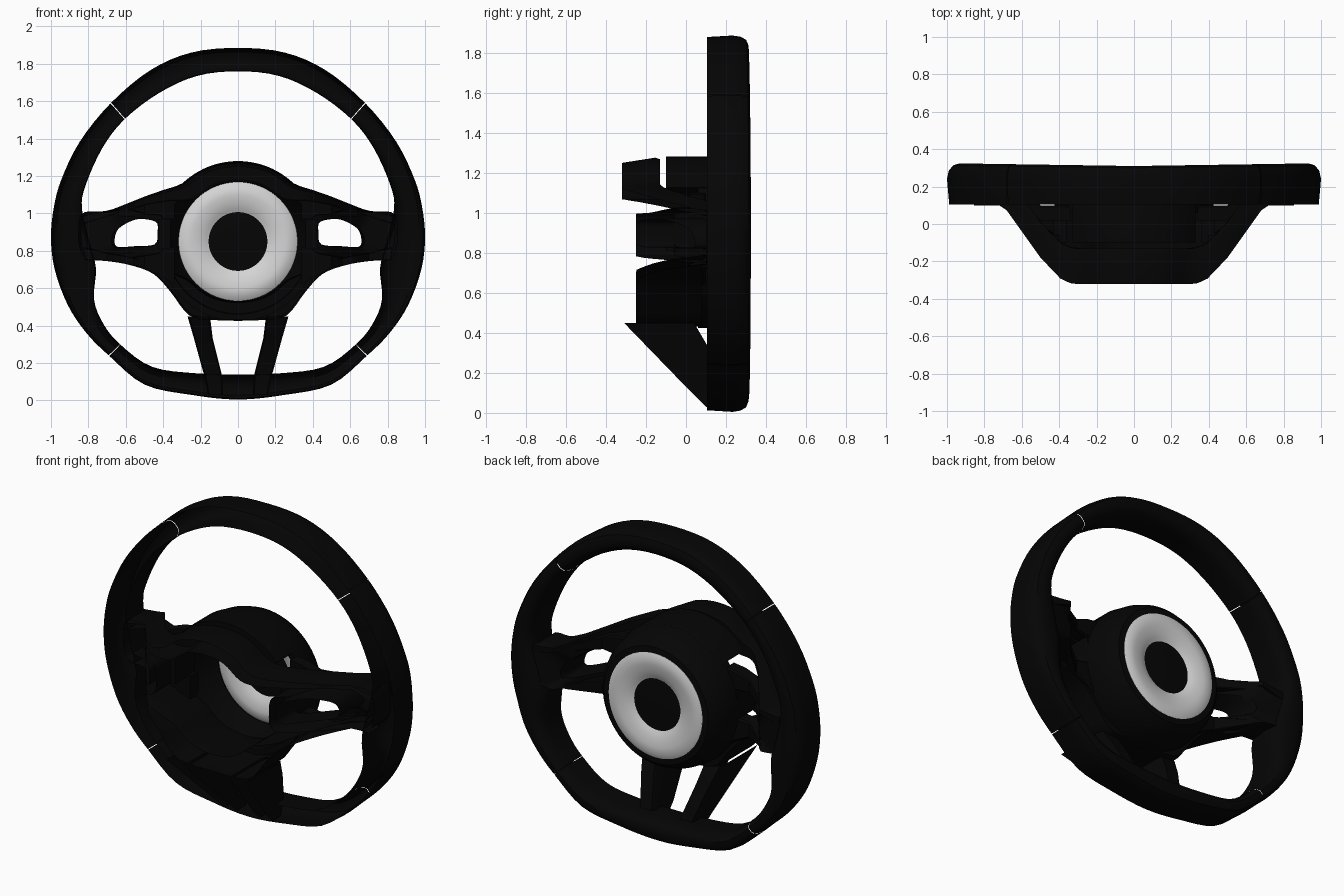
import bpy, bmesh, math
from mathutils import Vector

cube = bpy.data.objects.get("Cube")
if cube:
    bpy.data.objects.remove(cube, do_unlink=True)

HUB_Z = 0.85


def material(name, rgb, rough):
    m = bpy.data.materials.new(name)
    m.use_nodes = True
    m.diffuse_color = (*rgb, 1)
    node = m.node_tree.nodes["Principled BSDF"]
    node.inputs["Base Color"].default_value = (*rgb, 1)
    node.inputs["Roughness"].default_value = rough
    return m


BLACK = material("soft black", (0.0015, 0.0015, 0.0015), 0.6)
SILVER = material("satin silver", (0.66, 0.66, 0.66), 0.5)


def finish(name, bm, mat, mirror=False):
    bmesh.ops.recalc_face_normals(bm, faces=bm.faces[:])
    mesh = bpy.data.meshes.new(name)
    bm.to_mesh(mesh)
    bm.free()
    mesh.materials.append(mat)
    ob = bpy.data.objects.new(name, mesh)
    bpy.context.collection.objects.link(ob)
    bpy.ops.object.select_all(action='DESELECT')
    ob.select_set(True)
    bpy.context.view_layer.objects.active = ob
    bpy.ops.object.shade_smooth_by_angle(angle=math.radians(35))
    if mirror:
        ob.modifiers.new("mirror", 'MIRROR').use_axis[0] = True
    return ob


def sample(pts, t0, t1, n, closed=False):
    """Catmull-Rom samples through paired edge points, mirrored past x = 0."""
    last = len(pts) - 1

    def at(i):
        if closed:
            return Vector(pts[i % len(pts)])
        j = -i if i < 0 else 2 * last - i if i > last else i
        p, end = pts[j], pts[0 if i < 0 else last]
        if j == i:
            return Vector(p)
        return Vector((-p[0], p[1], -p[2], p[3])) if end[0] == 0 else Vector(end)
    out = []
    for k in range(n if closed else n + 1):
        t = t0 + (t1 - t0) * k / n
        i = math.floor(t)
        s = t - i
        a, b, c, d = at(i - 1), at(i), at(i + 1), at(i + 2)
        out.append(0.5 * (2 * b + (c - a) * s + (2 * a - 5 * b + 4 * c - d) * s * s
                          + (3 * b - a - 3 * c + d) * s ** 3))
    return out


def loft(name, pairs, section, front, back, closed=False, solid=False):
    """Sweep a section between paired outer and inner edges (ox, oz, ix, iz).
    Unless solid, the part is a shell left open towards the front."""
    bm = bmesh.new()
    rings = []
    for ox, oz, ix, iz in pairs:
        ring = []
        for u, v in section:
            x, z = ix + (ox - ix) * u, iz + (oz - iz) * u
            f, b = front(x, z), back(x, z)
            ring.append(bm.verts.new((x, f + (b - f) * v, z)))
        rings.append(ring)
    n = len(section)
    for i in range(len(rings) if closed else len(rings) - 1):
        a, b = rings[i], rings[(i + 1) % len(rings)]
        for j in range(n if solid else n - 1):
            bm.faces.new((a[j], a[(j + 1) % n], b[(j + 1) % n], b[j]))
    if solid:
        for ring in (rings[0], rings[-1]):
            if any(abs(v.co.x) > 0.001 for v in ring):
                bm.faces.new(ring)
    return finish(name, bm, BLACK, mirror=True)


def lathe(name, profile, mat, steps=64):
    """Revolve a closed (radius, y) profile about the hub axis."""
    bm = bmesh.new()
    rings = []
    for k in range(steps):
        a = math.tau * k / steps
        rings.append([bm.verts.new((r * math.sin(a), y, HUB_Z + r * math.cos(a)))
                      for r, y in profile])
    n = len(profile)
    for k in range(steps):
        a, b = rings[k], rings[(k + 1) % steps]
        for j in range(n):
            bm.faces.new((a[j], a[(j + 1) % n], b[(j + 1) % n], b[j]))
    bmesh.ops.remove_doubles(bm, verts=bm.verts[:], dist=0.0001)
    return finish(name, bm, mat)


def ramp(t, stops):
    if t <= stops[0][0]:
        return stops[0][1]
    for (a, va), (b, vb) in zip(stops, stops[1:]):
        if t <= b:
            return va + (vb - va) * (t - a) / (b - a)
    return stops[-1][1]


def spoke_y(x):
    return ramp(abs(x), [(.33, -.32), (.39, -.295), (.5, -.18), (.7, .1)])


SHELL = [(0, 0), (0, 0.88), (0.08, 1), (0.92, 1), (1, 0.88), (1, 0)]
DRAFT = SHELL[:-1] + [(0.75, 0)]
GRIP = [(0.04, 0), (0, 0.6), (0.04, 0.78), (0.17, 0.93), (0.36, 1), (0.64, 1),
        (0.83, 0.95), (0.95, 0.82), (1, 0.62), (0.94, 0)]

# Rim, in separate grip sections with fine seams
rim = [(0, 1.885, 0, 1.76), (.25, 1.86, .22, 1.735), (.47, 1.765, .42, 1.645),
       (.68, 1.59, .605, 1.505), (.845, 1.385, .725, 1.35), (.945, 1.18, .815, 1.15),
       (.985, 1.03, .835, 1.03), (1, .87, .8, .87), (.98, .7, .76, .71),
       (.91, .51, .77, .54), (.81, .36, .72, .41), (.69, .24, .63, .3),
       (.5, .085, .46, .18), (.25, .03, .22, .145), (0, .005, 0, .14)]
for name, t0, t1 in (("rim_top", 0, 2.99), ("rim_side", 3.01, 10.99),
                     ("rim_bottom", 11.01, 14)):
    loft(name, sample(rim, t0, t1, round((t1 - t0) * 4)), GRIP,
         lambda x, z: 0.105, lambda x, z: 0.31 + 0.015 * abs(x))

# Upper bridge that arches over the hub and runs out to the rim
arch = [(0, 1.275, 0, 1.17), (.17, 1.245, .125, 1.15), (.3, 1.16, .24, 1.075),
        (.4, 1.125, .37, 1.065), (.5, 1.09, .49, 1.045), (.6, 1.05, .58, 1.02),
        (.7, 1.015, .7, .985), (.84, 1, .84, .94)]
loft("upper_bridge", sample(arch, 0, 7, 28), DRAFT, lambda x, z: spoke_y(x),
     lambda x, z: spoke_y(x) + 0.19)

# Side spokes, each a frame round an opening
frame = [(.405, .985, .44, .955), (.5, 1, .53, .97), (.6, 1.025, .6, .945),
         (.72, 1.01, .645, .91), (.84, .99, .66, .86), (.84, .79, .655, .83),
         (.72, .75, .63, .82), (.55, .765, .55, .825), (.405, .795, .445, .835),
         (.385, .89, .43, .9)]
loft("side_spoke", sample(frame, 0, 10, 40, closed=True), SHELL,
     lambda x, z: max(spoke_y(x), -0.25),
     lambda x, z: max(spoke_y(x), -0.25) + 0.19, closed=True)

# Roots and webs joining the side spokes to the hub
loft("spoke_root", [(.43, .97, .36, .97), (.42, .89, .36, .89), (.43, .81, .36, .81)],
     SHELL, lambda x, z: -0.1, lambda x, z: 0.1, solid=True)
for name, web in (("upper_web", [(.34, 1.1, .34, .97), (.42, 1.09, .42, .975),
                                 (.5, 1.06, .5, .985), (.64, 1.02, .64, .98)]),
                  ("lower_web", [(.34, .82, .34, .62), (.42, .81, .42, .67),
                                 (.5, .8, .5, .71), (.66, .78, .66, .75)])):
    loft(name, web, SHELL, lambda x, z: max(spoke_y(x) + 0.15, 0.02),
         lambda x, z: max(spoke_y(x) + 0.19, 0.1), solid=True)

# Lower cover beneath the hub
cover = [(0, .43, 0, .53), (.13, .43, .12, .55), (.26, .455, .2, .595),
         (.36, .58, .27, .65), (.45, .675, .4, .7), (.57, .722, .55, .76),
         (.7, .745, .7, .79), (.82, .75, .82, .82)]
loft("lower_cover", sample(cover, 0, 7, 28), SHELL,
     lambda x, z: max(spoke_y(x), -0.25),
     lambda x, z: max(0.08, spoke_y(x) + 0.1))

# Lower legs running down to the flat bottom of the rim
legs = [(.27, .45, .15, .45), (.235, .33, .135, .33), (.18, .13, .085, .13),
        (.16, .03, .08, .03)]
loft("lower_leg", legs, SHELL,
     lambda x, z: ramp(z, [(.03, .1), (.06, .09), (.13, 0), (.45, -.31)]),
     lambda x, z: ramp(z, [(.13, .2), (.33, .11), (.45, .04)]))

# Hub collar over the top of the hub
collar = []
for k in range(13):
    a = math.radians(50 * k / 12)
    s, c = math.sin(a), math.cos(a)
    collar.append((.43 * s, HUB_Z + .43 * c, .345 * s, HUB_Z + .345 * c))
loft("hub_collar", collar, SHELL, lambda x, z: -0.1, lambda x, z: 0.13, solid=True)

# Hub shell, bright ring and centre cap
lathe("hub_shell", [(.318, .26), (.319, .295), (.355, .292), (.385, .26), (.41, .2),
                    (.425, .12), (.425, .06), (.39, .06), (.36, .2)], BLACK)
lathe("hub_ring", [(.323, .27), (.319, .296), (.29, .308), (.25, .306), (.2, .297),
                   (.175, .287), (.155, .278), (.155, .274), (.175, .264), (.2, .253),
                   (.25, .243), (.29, .246)], SILVER)
lathe("centre_cap", [(0, .285), (.1, .284), (.157, .279), (.157, .273), (.1, .268), (0, .267)],
      BLACK)
